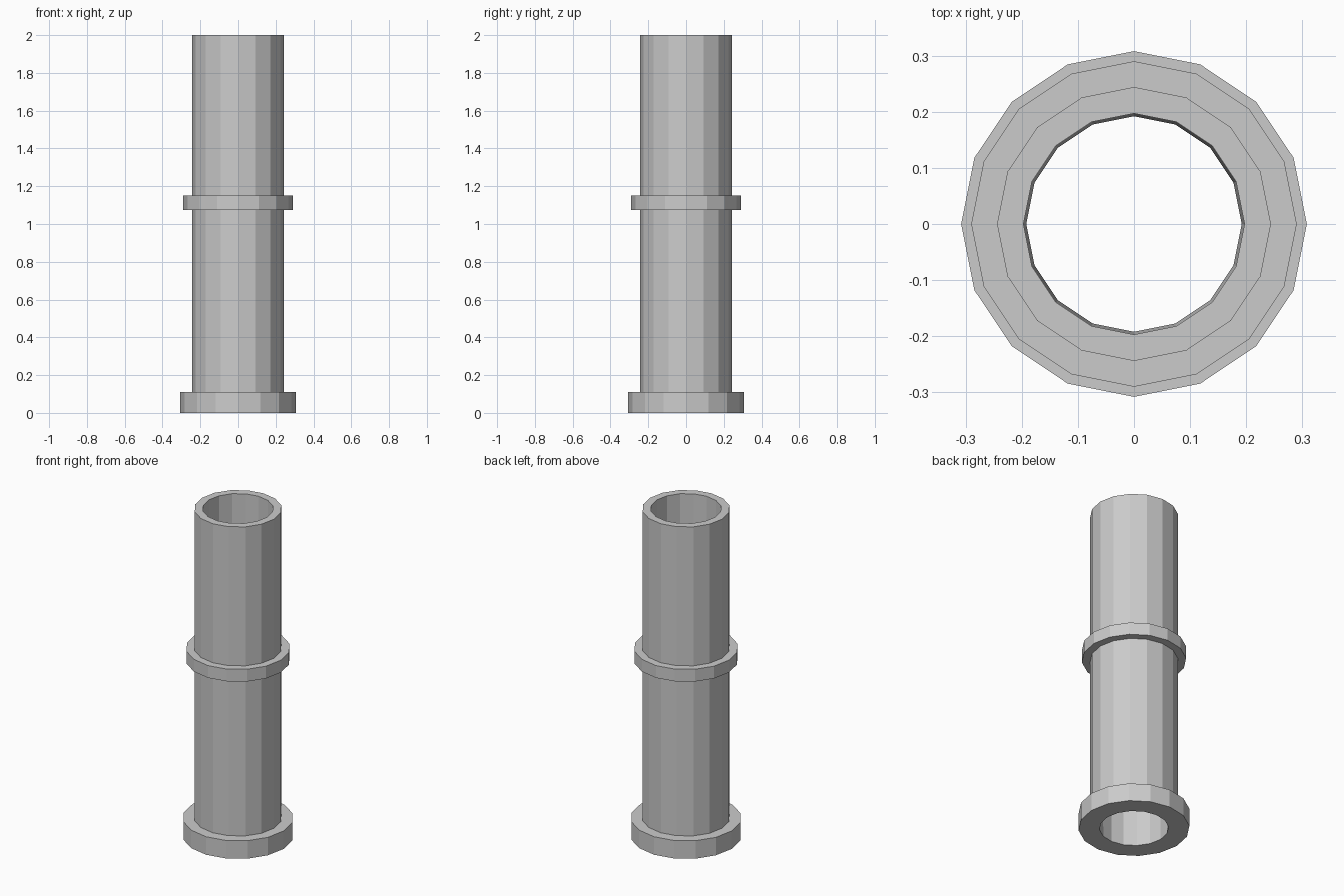
import bpy, bmesh, math

if "Cube" in bpy.data.objects:
    bpy.data.objects.remove(bpy.data.objects["Cube"])

SIDES = 16


def lathe(name, profile):
    """Revolve a closed (radius, z) profile around the z axis with flat facets."""
    bm = bmesh.new()
    rings = []
    for i in range(SIDES):
        a = 2 * math.pi * i / SIDES
        rings.append([bm.verts.new((r * math.cos(a), r * math.sin(a), z)) for r, z in profile])
    n = len(profile)
    for i in range(SIDES):
        a, b = rings[i], rings[(i + 1) % SIDES]
        for j in range(n):
            k = (j + 1) % n
            bm.faces.new((a[j], b[j], b[k], a[k]))
    bmesh.ops.recalc_face_normals(bm, faces=bm.faces)
    mesh = bpy.data.meshes.new(name)
    bm.to_mesh(mesh)
    bm.free()
    obj = bpy.data.objects.new(name, mesh)
    bpy.context.collection.objects.link(obj)
    return obj


# Hollow pipe with base flange, mid collar and slightly tapered bore
lathe("flanged_pipe", [
    (0.192, 0.0), (0.308, 0.0), (0.308, 0.11), (0.244, 0.11),    # base flange
    (0.244, 1.075), (0.29, 1.075), (0.29, 1.15), (0.244, 1.15),  # collar
    (0.244, 2.0), (0.197, 2.0),                                  # open rim
])
